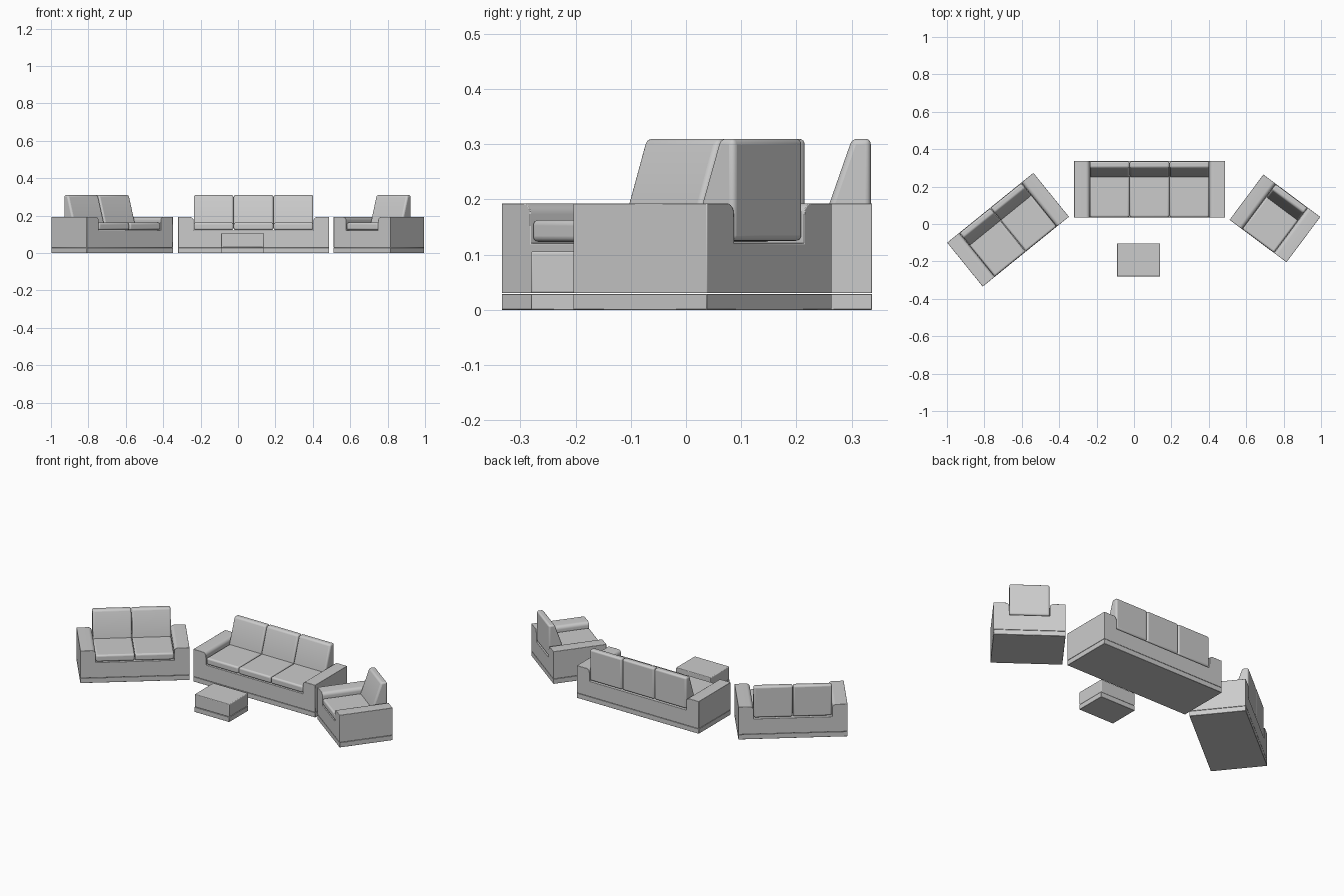
import bpy, bmesh, math
from mathutils import Vector, Matrix

if "Cube" in bpy.data.objects:
    bpy.data.objects.remove(bpy.data.objects["Cube"])

DEPTH, ARM, SEAT = 0.302, 0.083, 0.2135
PLINTH_H, DECK_Z, ARM_Z = 0.029, 0.120, 0.193


def prism(name, profile, axis, lo, hi, place, bevel=0.0, segments=3):
    """Extrude a closed profile along x (profile = y,z) or y (profile = x,z)."""
    def point(p, t):
        return Vector((t, p[0], p[1])) if axis == 'x' else Vector((p[0], t, p[1]))
    bm = bmesh.new()
    a = [bm.verts.new(point(p, lo)) for p in profile]
    b = [bm.verts.new(point(p, hi)) for p in profile]
    n = len(profile)
    bm.faces.new(a)
    bm.faces.new(b[::-1])
    for i in range(n):
        j = (i + 1) % n
        bm.faces.new((a[i], b[i], b[j], a[j]))
    bmesh.ops.recalc_face_normals(bm, faces=bm.faces)
    mesh = bpy.data.meshes.new(name)
    bm.to_mesh(mesh)
    bm.free()
    ob = bpy.data.objects.new(name, mesh)
    bpy.context.collection.objects.link(ob)
    ob.matrix_world = place
    if bevel:
        mod = ob.modifiers.new("soft_edges", 'BEVEL')
        mod.width, mod.segments = bevel, segments
        mod.limit_method, mod.angle_limit = 'ANGLE', math.radians(40)
    bpy.ops.object.select_all(action='DESELECT')
    ob.select_set(True)
    bpy.context.view_layer.objects.active = ob
    bpy.ops.object.shade_smooth_by_angle(angle=math.radians(40))
    return ob


def rect(x0, x1, z0, z1):
    return [(x0, z0), (x1, z0), (x1, z1), (x0, z1)]


def sofa(name, seats, x, y, degrees):
    place = Matrix.Translation((x, y, 0)) @ Matrix.Rotation(math.radians(degrees), 4, 'Z')
    inner = seats * SEAT / 2
    w, d = inner + ARM, DEPTH / 2

    # plinth under the whole seat
    prism(name + "_plinth", rect(-w, w, 0, PLINTH_H), 'y', -d, d, place, 0.001, 1)

    # U-shaped body: arms rounded on the inner top edge, low deck between them
    r = 0.02
    arc = [(inner + r - r * math.sin(t), ARM_Z - r + r * math.cos(t))
           for t in (math.pi / 2 * k / 6 for k in range(7))]
    half = [(w, PLINTH_H + 0.001), (w, ARM_Z)] + arc + [(inner, DECK_Z)]
    outline = half + [(-px, pz) for px, pz in reversed(half)]
    prism(name + "_body", outline, 'y', -d, d, place, 0.0015, 2)

    # cushions: flat seat pads and wedge-shaped backs
    back = [(d - 0.066, 0.125), (d - 0.002, 0.125), (d - 0.002, 0.310),
            (d - 0.036, 0.310), (d - 0.087, 0.164), (d - 0.087, 0.150)]
    for i in range(seats):
        x0 = -inner + i * SEAT + 0.001
        x1 = x0 + SEAT - 0.002
        prism(f"{name}_seat_cushion_{i + 1}", rect(x0, x1, 0.123, 0.163),
              'y', -d + 0.001, d - 0.07, place, 0.010, 4)
        prism(f"{name}_back_cushion_{i + 1}", back, 'x', x0, x1, place, 0.010, 4)


sofa("three_seater", 3, 0.083, 0.186, 0)
sofa("two_seater", 2, -0.6735, -0.0305, 39)
sofa("armchair", 1, 0.7535, 0.030, -36.7)

# ottoman
spot = Matrix.Translation((0.024, -0.192, 0))
prism("ottoman_plinth", rect(-0.115, 0.115, 0, PLINTH_H), 'y', -0.089, 0.089, spot, 0.001, 1)
prism("ottoman_top", rect(-0.115, 0.115, PLINTH_H + 0.001, 0.106), 'y', -0.089, 0.089, spot, 0.004, 3)
